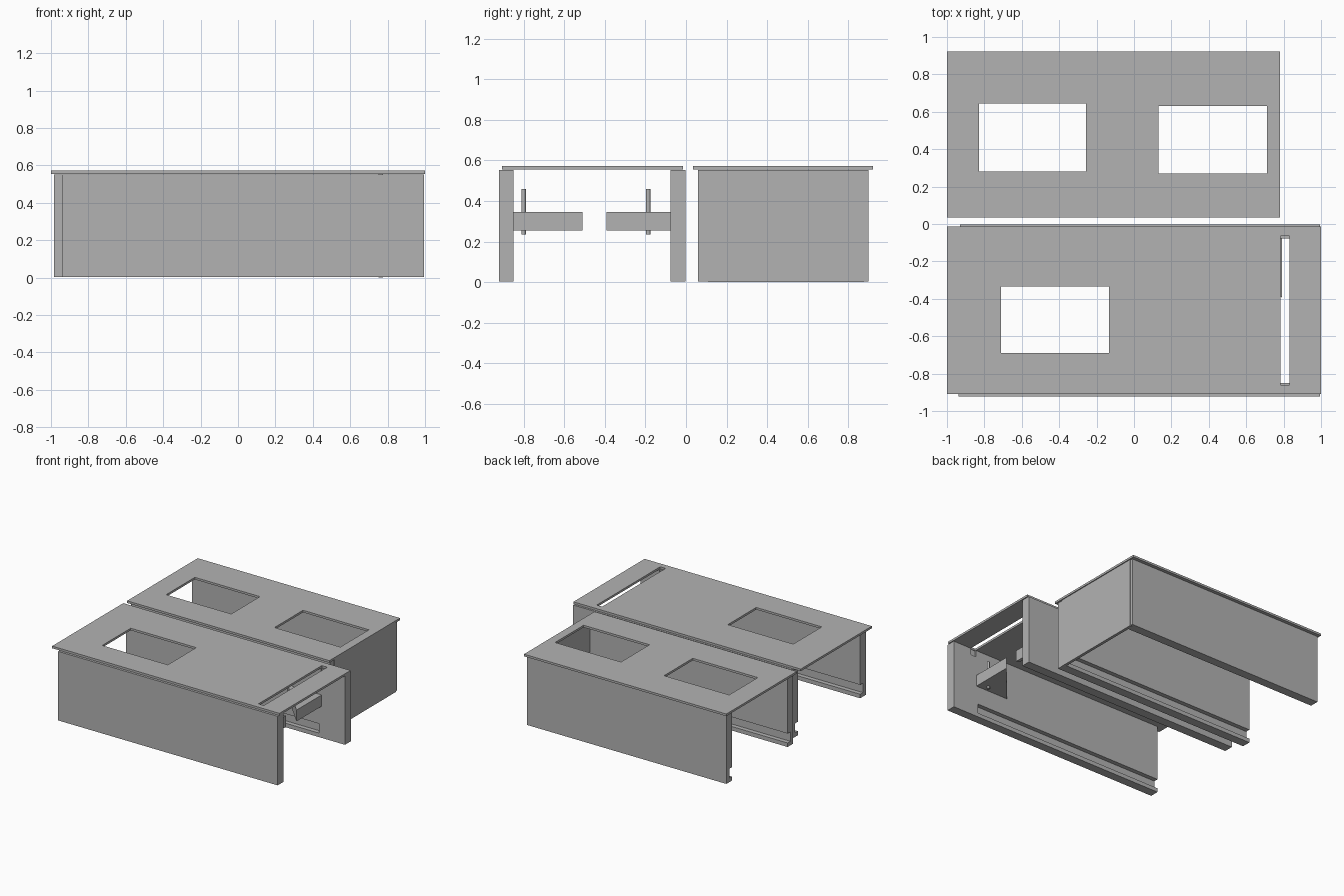
import bpy
import bmesh
from mathutils import Vector

old = bpy.data.objects.get("Cube")
if old:
    bpy.data.objects.remove(old, do_unlink=True)

GREY = (0.45, 0.45, 0.45, 1.0)
grey = bpy.data.materials.new("plain grey")
grey.use_nodes = True
grey.diffuse_color = GREY
grey.node_tree.nodes["Principled BSDF"].inputs["Base Color"].default_value = GREY


def finish(name, bm):
    mesh = bpy.data.meshes.new(name)
    bmesh.ops.recalc_face_normals(bm, faces=bm.faces)
    bm.to_mesh(mesh)
    bm.free()
    mesh.materials.append(grey)
    obj = bpy.data.objects.new(name, mesh)
    bpy.context.collection.objects.link(obj)
    return obj


def prism(name, outline, z0, z1):
    """Upright solid from a plan outline."""
    bm = bmesh.new()
    face = bm.faces.new([bm.verts.new((x, y, z0)) for x, y in outline])
    grown = bmesh.ops.extrude_face_region(bm, geom=[face])
    verts = [v for v in grown["geom"] if isinstance(v, bmesh.types.BMVert)]
    bmesh.ops.translate(bm, vec=Vector((0, 0, z1 - z0)), verts=verts)
    return finish(name, bm)


def box(name, x, y, z):
    return prism(name, [(x[0], y[0]), (x[1], y[0]), (x[1], y[1]), (x[0], y[1])], *z)


def cut(obj, x, y, z):
    """Remove a box from a part."""
    cutter = box("cutter", x, y, z)
    cutter.hide_render = True
    mod = obj.modifiers.new("cut", "BOOLEAN")
    mod.operation = "DIFFERENCE"
    mod.solver = "EXACT"
    mod.object = cutter
    bpy.context.view_layer.objects.active = obj
    bpy.ops.object.modifier_apply(modifier=mod.name)
    bpy.data.objects.remove(cutter, do_unlink=True)


WALL_Z = (0.003, 0.552)
TOP_Z = (0.555, 0.572)
THROUGH = (0.5, 0.7)
GROOVE_Z = (0.035, 0.11)
GROOVE_DEPTH = 0.035


def wall(name, x, y, inner_side, groove_end):
    """Side wall with a rail groove on its inner face, open at the -x end."""
    obj = box(name, x, y, WALL_Z)
    if inner_side > 0:
        groove_y = (y[1] - GROOVE_DEPTH, y[1] + 0.05)
    else:
        groove_y = (y[0] - 0.05, y[0] + GROOVE_DEPTH)
    cut(obj, (x[0] - 0.1, groove_end), groove_y, GROOVE_Z)
    return obj


# Front unit: grooved walls, and a top with a window and a cross slot
slot_x, slot_y = (0.783, 0.831), (-0.862, -0.065)
front_walls = [
    wall("front_unit_front_wall", (-0.937, 0.995), (-0.922, -0.851), 1, 0.765),
    wall("front_unit_back_wall", (-0.93, 0.995), (-0.077, -0.003), -1, 0.765),
]
for part in front_walls:
    cut(part, slot_x, slot_y, (0.5, 0.7))
front_top = box("front_unit_top", (-1, 1), (-0.908, -0.014), TOP_Z)
cut(front_top, (-0.711, -0.134), (-0.691, -0.333), THROUGH)
cut(front_top, slot_x, slot_y, THROUGH)

# Triangular gussets, each with an upright pin
for name, root, tip, x, pin_y in (
    ("front", -0.851, -0.511, 0.781, -0.801),
    ("back", -0.077, -0.393, 0.79, -0.187),
):
    prism(name + "_gusset", [(x, root), (x, tip), (0.49, root)], 0.255, 0.345)
    bpy.ops.mesh.primitive_cylinder_add(
        vertices=24, radius=0.011, depth=0.225, location=(0.71, pin_y, 0.3475))
    pin = bpy.context.object
    pin.name = name + "_pin"
    pin.data.materials.append(grey)
    bpy.ops.object.shade_smooth_by_angle()

# Back unit: grooved walls, an end panel, and a top with two windows
wall("back_unit_front_wall", (-0.985, 0.77), (0.059, 0.13), 1, 0.74)
wall("back_unit_back_wall", (-0.985, 0.77), (0.828, 0.899), -1, 0.74)
box("back_unit_end_panel", (0.752, 0.775), (0.109, 0.877), (0, 0.553))
back_top = box("back_unit_top", (-1, 0.78), (0.035, 0.922), TOP_Z)
cut(back_top, (-0.83, -0.257), (0.282, 0.643), THROUGH)
cut(back_top, (0.131, 0.711), (0.271, 0.63), THROUGH)
